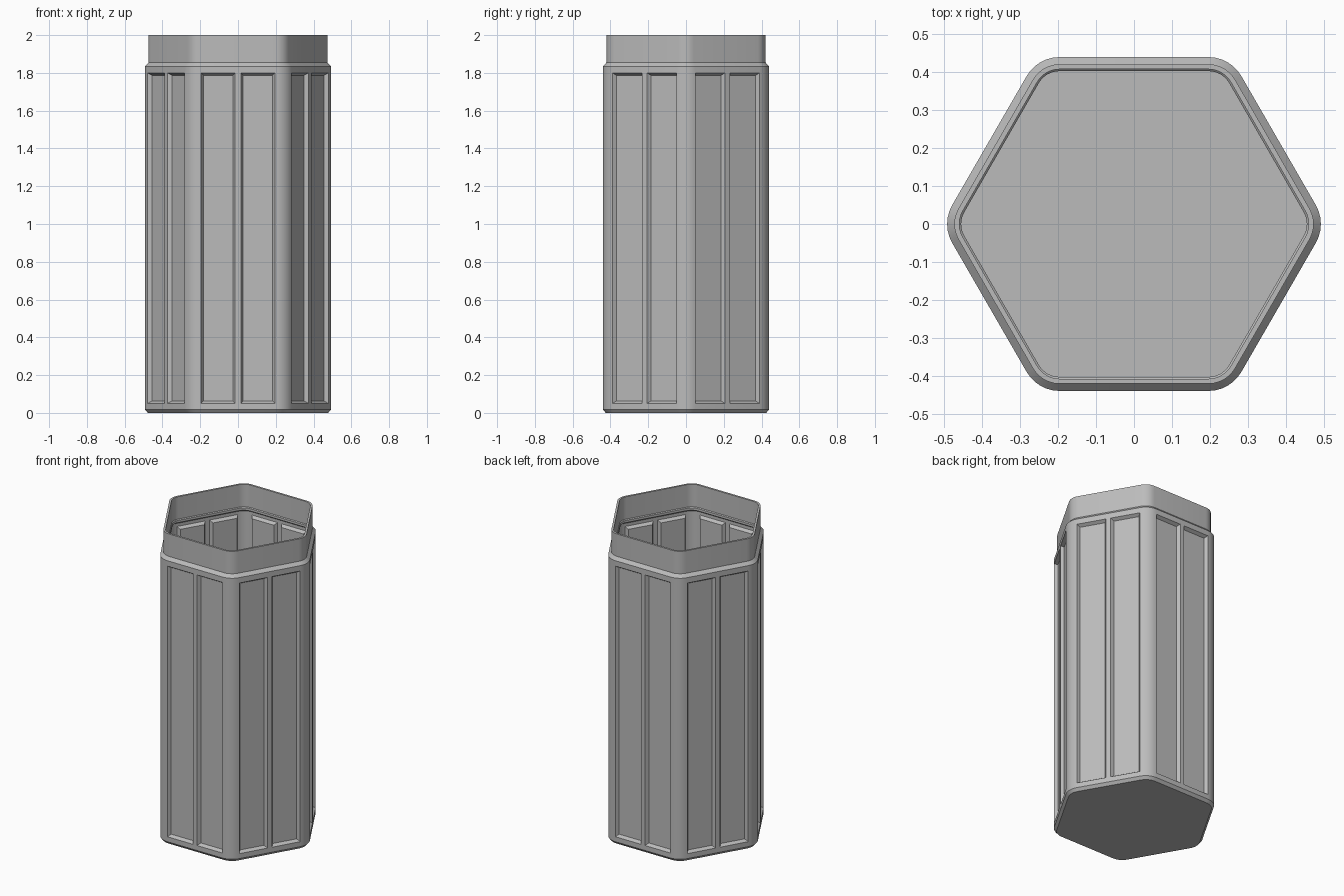
import bpy, bmesh, math
from mathutils import Vector

cube = bpy.data.objects.get("Cube")
if cube:
    bpy.data.objects.remove(cube, do_unlink=True)

grey = bpy.data.materials.new("plain grey")
grey.use_nodes = True
colour = (0.5, 0.5, 0.5, 1)
grey.diffuse_color = colour
grey.node_tree.nodes["Principled BSDF"].inputs["Base Color"].default_value = colour

APOTHEM, RADIUS, RIB = 0.44, 0.1, 0.015
FLAT = APOTHEM * math.tan(math.pi / 6) - RADIUS * math.tan(math.pi / 6)
ARC = 6
BOTTOM, TOP = 0.05, 1.80


def ring(bm, apothem, z):
    """Rounded hexagon: per side four flat points, then the corner arc."""
    core, r = APOTHEM - RADIUS, apothem - (APOTHEM - RADIUS)
    verts = []
    for side in range(6):
        a = math.radians(60 * side - 90)
        normal = Vector((math.cos(a), math.sin(a), 0))
        along = Vector((-normal.y, normal.x, 0))
        for s in (-FLAT, -RIB, RIB, FLAT):
            verts.append(bm.verts.new(normal * apothem + along * s + Vector((0, 0, z))))
        centre = normal * core + along * FLAT
        for i in range(1, ARC):
            b = a + math.radians(60) * i / ARC
            verts.append(bm.verts.new(centre + Vector((math.cos(b) * r, math.sin(b) * r, z))))
    return verts


# Wall section: up the outside, over the neck, down the inside to the floor
section = [
    (0.425, 0), (0.44, 0.018), (0.44, BOTTOM), (0.44, TOP), (0.44, 1.835),
    (0.421, 1.855), (0.421, 2), (0.408, 2), (0.408, 1.855), (0.403, 1.85),
    (0.403, 1.835), (0.425, 1.82), (0.425, TOP), (0.425, BOTTOM), (0.425, 0.02),
]
bm = bmesh.new()
rings = [ring(bm, a, z) for a, z in section]
count = len(rings[0])
per_side = count // 6
outer_panels, inner_panels = [], []
for (low, high), (sec_a, sec_b) in zip(zip(rings, rings[1:]), zip(section, section[1:])):
    for i in range(count):
        j = (i + 1) % count
        face = bm.faces.new((low[i], low[j], high[j], high[i]))
        if i % per_side in (0, 2):
            if (sec_a[1], sec_b[1]) == (BOTTOM, TOP):
                outer_panels.append(face)
            elif (sec_a[1], sec_b[1]) == (TOP, BOTTOM):
                inner_panels.append(face)
bm.faces.new(list(reversed(rings[0])))
bm.faces.new(rings[-1])
bm.normal_update()

# Pressed panels: sunk outside, raised inside
bmesh.ops.inset_individual(bm, faces=outer_panels, thickness=0.018, depth=-0.02)
bmesh.ops.inset_individual(bm, faces=inner_panels, thickness=0.018, depth=0.02)

mesh = bpy.data.meshes.new("container")
bm.to_mesh(mesh)
bm.free()
container = bpy.data.objects.new("container", mesh)
bpy.context.collection.objects.link(container)
mesh.materials.append(grey)

bpy.ops.object.select_all(action="DESELECT")
container.select_set(True)
bpy.context.view_layer.objects.active = container
bpy.ops.object.shade_smooth_by_angle(angle=math.radians(25))
